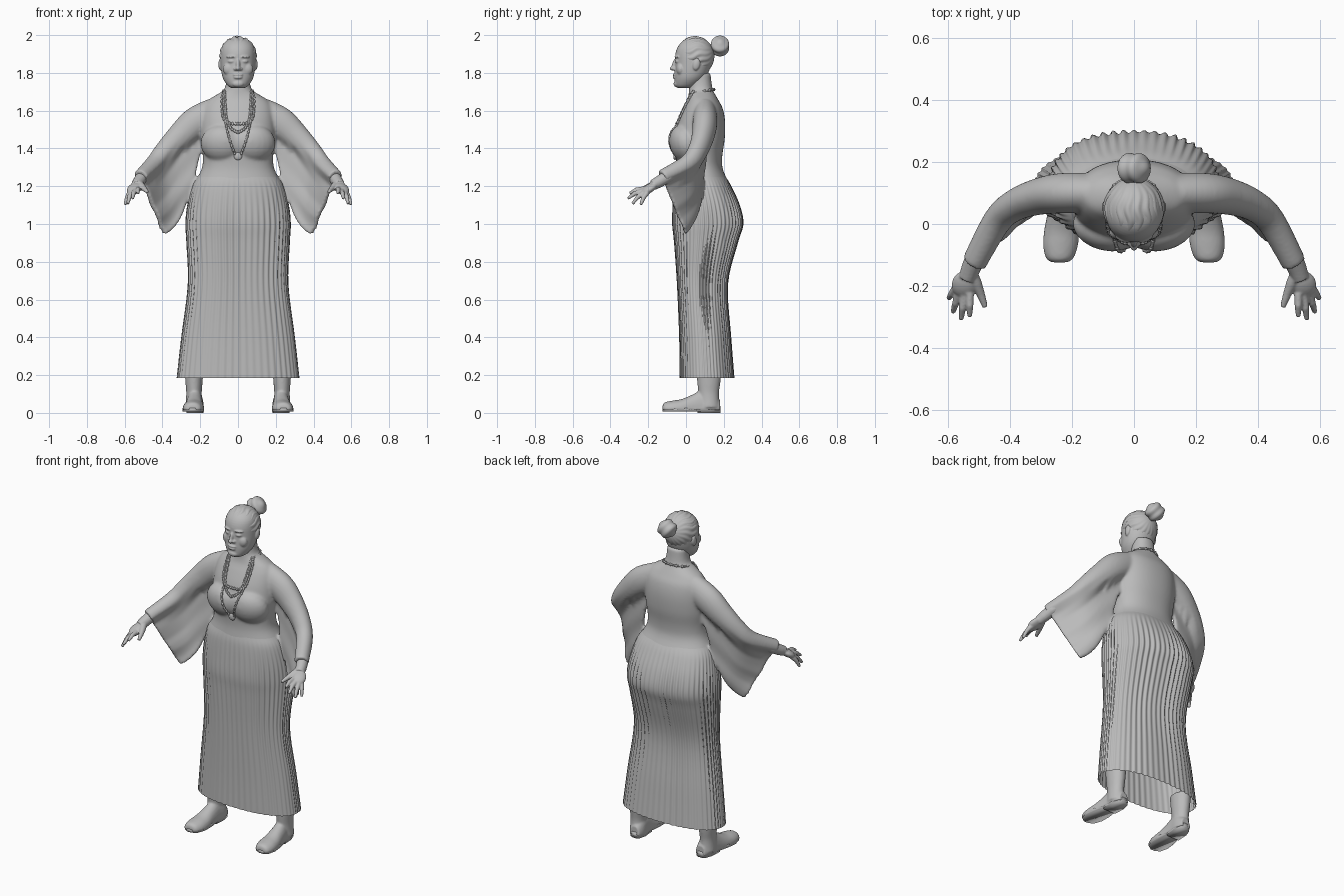
import bpy, bmesh, math
from math import sin, cos, pi
from mathutils import Vector, Matrix
from mathutils.bvhtree import BVHTree

cube = bpy.data.objects.get("Cube")
if cube:
    bpy.data.objects.remove(cube)

grey = bpy.data.materials.new("plain grey")
grey.use_nodes = True
grey.diffuse_color = (0.5, 0.5, 0.5, 1)
grey.node_tree.nodes["Principled BSDF"].inputs["Base Color"].default_value = grey.diffuse_color


def finish(name, bm, voxel=0, smooth=0, mirror=False):
    """Turn a bmesh into an object; optionally fuse, relax and mirror it."""
    bmesh.ops.recalc_face_normals(bm, faces=bm.faces)
    mesh = bpy.data.meshes.new(name)
    bm.to_mesh(mesh)
    bm.free()
    mesh.materials.append(grey)
    mesh.polygons.foreach_set("use_smooth", [True] * len(mesh.polygons))
    obj = bpy.data.objects.new(name, mesh)
    bpy.context.collection.objects.link(obj)
    if mirror:
        obj.modifiers.new("mirror", "MIRROR")
    if voxel:
        fuse = obj.modifiers.new("fuse", "REMESH")
        fuse.mode, fuse.voxel_size, fuse.use_smooth_shade = "VOXEL", voxel, True
    if smooth:
        relax = obj.modifiers.new("relax", "SMOOTH")
        relax.factor, relax.iterations = 0.5, smooth
    return obj


def loft(bm, loops, caps=True):
    rows = [[bm.verts.new(p) for p in loop] for loop in loops]
    n = len(rows[0])
    for a, b in zip(rows, rows[1:]):
        for i in range(n):
            j = (i + 1) % n
            bm.faces.new((a[i], a[j], b[j], b[i]))
    if caps:
        bm.faces.new(rows[0])
        bm.faces.new(rows[-1])


def spline(rows, steps):
    """Catmull-Rom refinement of a list of tuples."""
    pts = [Vector(r) for r in rows]
    out = []
    for i in range(len(pts) - 1):
        a, b, c, d = pts[max(i - 1, 0)], pts[i], pts[i + 1], pts[min(i + 2, len(pts) - 1)]
        for k in range(steps):
            t = k / steps
            out.append(b + (c - a) * t / 2 + (a * 2 - b * 5 + c * 4 - d) * t * t / 2
                       + (b * 3 - a - c * 3 + d) * t ** 3 / 2)
    return out + [pts[-1]]


def oval(z, half, front, back, n=64, power=2.0, x=0, ripple=None):
    """Level ring given its half width and its front and back y."""
    pts = []
    for i in range(n):
        a = 2 * pi * i / n
        c, s = cos(a), sin(a)
        k = (abs(c) ** power + abs(s) ** power) ** (-1 / power)
        d = ripple(i, a, z) if ripple else 0
        pts.append((x + c * (k * half + d), (front + back) / 2 + s * (k * (back - front) / 2 + d), z))
    return pts


def ball(bm, center, size, tilt=0, turn=0):
    m = (Matrix.Translation(center) @ Matrix.Rotation(turn, 4, "Z")
         @ Matrix.Rotation(tilt, 4, "X") @ Matrix.Diagonal((*size, 1)))
    bmesh.ops.create_uvsphere(bm, u_segments=20, v_segments=12, radius=1, matrix=m)


def tube(bm, path, radii, n=12):
    path = [Vector(p) for p in path]
    loops = []
    for i, p in enumerate(path):
        t = (path[min(i + 1, len(path) - 1)] - path[max(i - 1, 0)]).normalized()
        u = t.orthogonal().normalized() if i == 0 else (u - t * u.dot(t)).normalized()
        v = t.cross(u)
        loops.append([p + (u * cos(2 * pi * k / n) + v * sin(2 * pi * k / n)) * radii[i] for k in range(n)])
    loft(bm, loops)


# Torso with bust and neck: height, half width, front, back
bm = bmesh.new()
torso = [(1.1, .262, -.062, .272), (1.2, .238, -.06, .235), (1.29, .193, -.05, .195),
         (1.36, .186, -.054, .192), (1.45, .196, -.062, .205), (1.54, .195, -.044, .207),
         (1.61, .185, -.016, .195), (1.655, .158, .006, .172), (1.685, .112, .014, .155),
         (1.71, .075, .016, .142), (1.75, .063, .018, .135), (1.8, .06, .018, .13)]
loft(bm, [oval(*r, power=2.2) for r in spline(torso, 4)])
for s in (-1, 1):
    ball(bm, (s * .088, -.012, 1.425), (.112, .073, .1), tilt=.25, turn=s * .22)
ball(bm, (0, -.012, 1.425), (.09, .066, .085), tilt=.25)

# Bell sleeves: arm centre, radius, hanging edge
stations = [(.12, .10, 1.585, .085, .15, .10, 1.45), (.22, .10, 1.535, .086, .195, .10, 1.38),
            (.30, .09, 1.465, .075, .235, .085, 1.22), (.38, .062, 1.385, .062, .29, .06, 1.06),
            (.44, .01, 1.315, .054, .335, .03, .985), (.515, -.125, 1.243, .045, .388, .0, .94)]
rows = spline(stations, 5)
for s in (-1, 1):
    loops = []
    for i, r in enumerate(rows):
        c, hem = Vector(r[:3]), Vector(r[4:])
        along = Vector(rows[min(i + 1, len(rows) - 1)][:3]) - Vector(rows[max(i - 1, 0)][:3])
        length = (hem - c).length
        down = (hem - c) / length
        side = along.cross(down).normalized()
        up = side.cross(along).normalized()
        up = up if up.z > 0 else -up
        slim = .72 + .2 * i / len(rows)
        ring = []
        for k in range(48):
            a = 2 * pi * k / 48
            f = -cos(a)
            if f <= 0:
                p = c - up * f * r[3] + side * r[3] * slim * sin(a)
            else:
                d = f * length
                w = max(slim * math.sqrt(max(r[3] ** 2 - d * d, 0)), .013 * min(1, 4 * abs(sin(a))))
                wave = .008 * f * sin(d * 48) * i / len(rows)
                p = c + down * d + side * (math.copysign(w, sin(a)) + wave)
            ring.append((s * p.x, p.y, p.z))
        loops.append(ring)
    loft(bm, loops)
bodice = finish("bodice_and_sleeves", bm, voxel=.008, smooth=8)

# Pleated skirt, open at the hem
bm = bmesh.new()
skirt = [(.185, .324, -.032, .255), (.4, .3, -.035, .238), (.68, .265, -.046, .22),
         (.9, .272, -.061, .272), (1.0, .277, -.071, .301), (1.1, .268, -.069, .283),
         (1.2, .243, -.063, .24), (1.25, .212, -.053, .21)]


def pleat(i, a, z):
    """Soft folds, deepest over the seat and uneven around the body."""
    fade = min(1, max(0, (1.24 - z) / .2)) * (.55 + .45 * min(1, max(0, z - .4) * 2))
    depth = (.0045 + .003 * max(0, sin(a))) * fade * (.75 + .25 * sin(7 * a + 1))
    return depth * (cos(i * pi / 3) - .4)


loft(bm, [oval(*r, n=312, power=2.3, ripple=pleat) for r in spline(skirt, 5)], caps=False)
finish("pleated_skirt", bm)

# Head with nose, eyes, brows, lips, chin and ears
bm = bmesh.new()
head = [(1.72, .035, -.045, .03), (1.733, .055, -.057, .06), (1.765, .077, -.06, .095),
        (1.8, .087, -.06, .118), (1.85, .092, -.057, .133), (1.9, .092, -.056, .138),
        (1.94, .085, -.042, .13), (1.97, .062, -.015, .11), (1.985, .03, .02, .08)]
loft(bm, [oval(*r, power=2.1) for r in spline(head, 3)])
ball(bm, (0, -.06, 1.845), (.011, .014, .032), tilt=-.25)
ball(bm, (0, -.07, 1.824), (.013, .017, .012))
ball(bm, (0, -.059, 1.79), (.027, .011, .007))
ball(bm, (0, -.059, 1.776), (.024, .012, .008))
ball(bm, (0, -.048, 1.742), (.032, .018, .018))
for s in (-1, 1):
    ball(bm, (s * .013, -.06, 1.821), (.011, .012, .009))
    ball(bm, (s * .037, -.046, 1.861), (.018, .011, .009), turn=s * .35)
    ball(bm, (s * .038, -.047, 1.885), (.026, .011, .007), turn=s * .4)
    ball(bm, (s * .045, -.028, 1.82), (.035, .023, .035))
    ball(bm, (s * .092, .055, 1.845), (.012, .02, .032), tilt=-.2)
finish("head", bm, voxel=.004, smooth=4)

# Hair combed back in wavy ridges, cut along the hairline
bm = bmesh.new()
bmesh.ops.create_uvsphere(bm, u_segments=120, v_segments=36, radius=1)
for v in bm.verts:
    around = math.atan2(v.co.y, v.co.x) + .06 * sin(7 * v.co.z)
    ridge = 1 + .03 * cos(18 * around) * (1 - v.co.z ** 2)
    v.co = Vector((v.co.x * ridge * .097, v.co.y * ridge * .103, v.co.z * .1))
place = Matrix.Translation((0, .05, 1.89)) @ Matrix.Rotation(-pi / 2 + .25, 4, "X")
bmesh.ops.transform(bm, matrix=place, verts=bm.verts)
bmesh.ops.bisect_plane(bm, geom=bm.verts[:] + bm.edges[:] + bm.faces[:], clear_inner=True,
                       plane_co=(0, .005, 1.88), plane_no=(0, 1, .95))
finish("combed_hair", bm)

bm = bmesh.new()
bmesh.ops.create_icosphere(bm, subdivisions=4, radius=1,
                           matrix=Matrix.Translation((0, .18, 1.942)) @ Matrix.Diagonal((.056, .049, .052, 1)))
for v in bm.verts:
    v.co += (v.co - Vector((0, .18, 1.942))) * .07 * sin(v.co.x * 110 + v.co.z * 80)
finish("hair_bun", bm)

# Hands: palm, thumb and four fingers
bm = bmesh.new()
tube(bm, [(.47, -.045, 1.285), (.508, -.1, 1.25), (.527, -.145, 1.222), (.538, -.175, 1.206)],
     [.034, .034, .031, .028], 16)
wrist, palm = Vector((.528, -.15, 1.22)), Vector((.547, -.195, 1.188))
ball(bm, palm, (.041, .05, .022), tilt=.55, turn=.45)
tips = [(.53, -.298, 1.162), (.558, -.308, 1.135), (.584, -.284, 1.107), (.598, -.24, 1.102)]
knuckles = [(.53, -.228, 1.185), (.549, -.234, 1.172), (.566, -.226, 1.162), (.577, -.21, 1.16)]
for tip, knuckle in zip(tips, knuckles):
    tip, knuckle = Vector(tip), Vector(knuckle)
    bend = (tip + knuckle) / 2 + Vector((0, 0, .008))
    tube(bm, [palm, knuckle, bend, tip], [.016, .014, .012, .008])
tube(bm, [wrist, (.51, -.19, 1.2), (.495, -.225, 1.185), (.48, -.268, 1.17)], [.02, .019, .014, .009])
finish("hands", bm, voxel=.004, smooth=3, mirror=True)

# Legs and feet
bm = bmesh.new()
leg = [(.03, .046, .07, .178), (.1, .041, .066, .174), (.16, .045, .06, .182), (.24, .051, .053, .19)]
loft(bm, [oval(*r, n=32, x=.233) for r in spline(leg, 4)])
foot = [(-.124, .024, .04), (-.112, .044, .056), (-.07, .057, .065), (-.02, .056, .074),
        (.04, .048, .1), (.09, .044, .125), (.14, .044, .11), (.18, .032, .07)]
loft(bm, [[(.233 + w * cos(a) - y * .06, y, .014 + max(0, sin(a)) ** .8 * (top - .014))
           for a in [2 * pi * k / 24 for k in range(24)]] for y, w, top in spline(foot, 3)])
finish("legs_and_feet", bm, voxel=.006, smooth=4, mirror=True)

# Shoe soles with low heels
bm = bmesh.new()
outline = [(-.125, .014), (-.107, .042), (-.06, .056), (0, .053), (.06, .042), (.13, .042), (.172, .03), (.182, .012)]
edge = [(w, y) for y, w in outline] + [(-w, y) for y, w in reversed(outline)]
heel = [(w, y) for w, y in edge if y > .05]
for shape, bottom, top in ((edge, .008, .026), (heel, 0, .036)):
    loft(bm, [[(.233 + w - y * .06, y, z) for w, y in shape] for z in (bottom, top)])
finish("shoe_soles", bm, mirror=True)

# Necklaces laid on the chest: strands as (x, z) from the side of the neck to the middle
bpy.context.view_layer.update()
tree = BVHTree.FromObject(bodice, bpy.context.evaluated_depsgraph_get())


def laid(x, z):
    hit = tree.ray_cast(Vector((x, -1, z)), Vector((0, 1, 0)))[0]
    return Vector((x, (hit.y if hit else .06) - .004, z))


strands = {"long_necklace": [(.076, 1.69), (.074, 1.62), (.066, 1.54), (.045, 1.45), (.018, 1.375), (0, 1.352)],
           "middle_necklace": [(.07, 1.7), (.066, 1.62), (.058, 1.55), (.035, 1.505), (0, 1.485)],
           "short_necklace": [(.074, 1.7), (.086, 1.66), (.08, 1.57), (.052, 1.535), (0, 1.53)]}
for name, half in strands.items():
    bm = bmesh.new()
    line = spline(half, 7)
    line = [Vector((-p.x, p.y)) for p in line] + line[-2::-1]
    path = [laid(p.x, p.y) for p in line]
    path += [Vector((.08 * cos(a), .085 + .064 * sin(a), 1.7 + .012 * sin(a)))
             for a in [pi * k / 14 for k in range(15)]]
    tube(bm, path + [path[0]], [.005] * (len(path) + 1), 8)
    for p in path[::2]:
        ball(bm, p, (.0065, .0065, .009))
    finish(name, bm)

# Pendant on the long strand
bm = bmesh.new()
ball(bm, laid(0, 1.36), (.022, .009, .022))
finish("pendant", bm)
